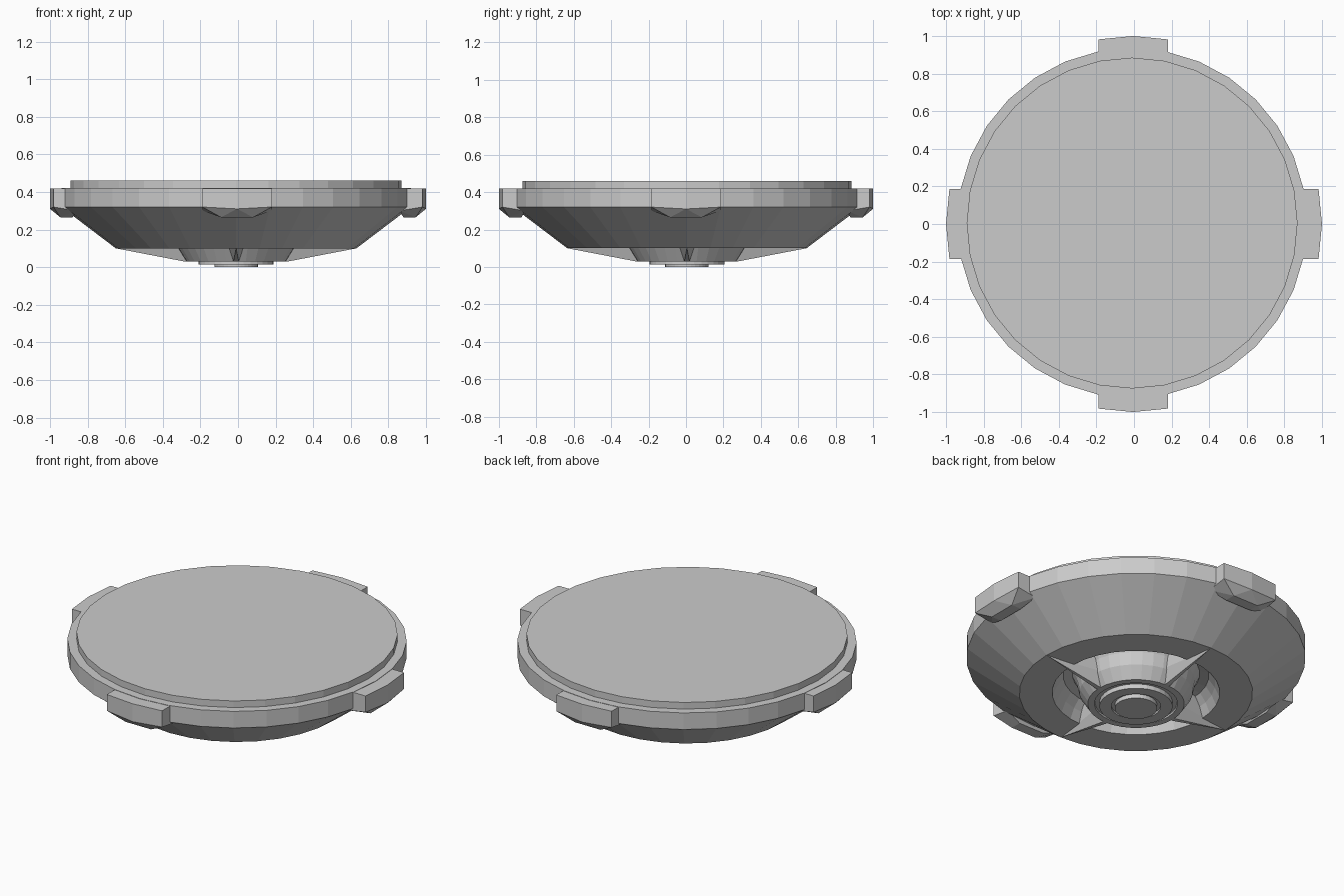
import bpy, bmesh
from math import cos, sin, tau, pi
from mathutils import Matrix, Vector

if "Cube" in bpy.data.objects:
    bpy.data.objects.remove(bpy.data.objects["Cube"])

CX, CY = -0.01, 0.005   # axis of the turned parts
SIDES = 32


def finish(name, bm):
    bmesh.ops.recalc_face_normals(bm, faces=bm.faces)
    mesh = bpy.data.meshes.new(name)
    bm.to_mesh(mesh)
    bm.free()
    ob = bpy.data.objects.new(name, mesh)
    bpy.context.collection.objects.link(ob)
    return ob


def lathe(name, profile):
    """Turn an (r, z) profile round the axis and cap both ends."""
    bm = bmesh.new()
    rings = []
    for r, z in profile:
        rings.append([bm.verts.new((CX + r * cos(tau * i / SIDES),
                                    CY + r * sin(tau * i / SIDES), z))
                      for i in range(SIDES)])
    for a, b in zip(rings, rings[1:]):
        for i in range(SIDES):
            j = (i + 1) % SIDES
            bm.faces.new((a[i], a[j], b[j], b[i]))
    bm.faces.new(rings[0])
    bm.faces.new(rings[-1])
    return finish(name, bm)


def hull(name, half, quarter, centre):
    """Convex block mirrored in y, pointing along +x, turned by quarters."""
    bm = bmesh.new()
    pts = {(x, s * y, z) for x, y, z in half for s in (1, -1)}
    for p in sorted(pts):
        bm.verts.new(p)
    res = bmesh.ops.convex_hull(bm, input=bm.verts)
    junk = [e for e in res["geom_interior"] if isinstance(e, bmesh.types.BMVert)]
    bmesh.ops.delete(bm, geom=junk, context='VERTS')
    bmesh.ops.dissolve_limit(bm, angle_limit=0.02, verts=bm.verts, edges=bm.edges)
    bm.transform(Matrix.Translation(Vector(centre)) @ Matrix.Rotation(quarter * pi / 2, 4, 'Z'))
    return finish(name, bm)


# Lid body: raised top, rim, sloping underside, ring recess and stepped hub
lathe("lid_body", [
    (0.88, 0.46), (0.88, 0.42), (0.93, 0.42), (0.93, 0.32), (0.64, 0.10),
    (0.46, 0.10), (0.435, 0.16), (0.40, 0.21), (0.35, 0.22), (0.325, 0.17),
    (0.31, 0.10), (0.265, 0.03), (0.228, 0.03), (0.225, 0.04), (0.20, 0.04),
    (0.20, 0.013), (0.136, 0.013), (0.136, 0.025), (0.116, 0.025), (0.116, 0.0),
])

tab = [(1.0, 0.0, 0.418), (1.0, 0.0, 0.31), (0.982, 0.185, 0.418),
       (0.982, 0.185, 0.32), (0.945, 0.085, 0.265), (0.88, 0.085, 0.265),
       (0.86, 0.185, 0.418), (0.86, 0.185, 0.30)]
fin = [(0.24, 0.014, 0.03), (0.275, 0.014, 0.03), (0.31, 0.04, 0.11),
       (0.31, 0.045, 0.23), (0.64, 0.0, 0.10), (0.50, 0.015, 0.20)]

for q in range(4):
    # Locking tab on the rim
    hull(f"rim_tab_{q + 1}", tab, q, (0, 0, 0) if q % 2 == 0 else (-0.005, 0, 0))
    # Tapered fin bracing the hub
    hull(f"hub_fin_{q + 1}", fin, q, (CX, CY, 0))
